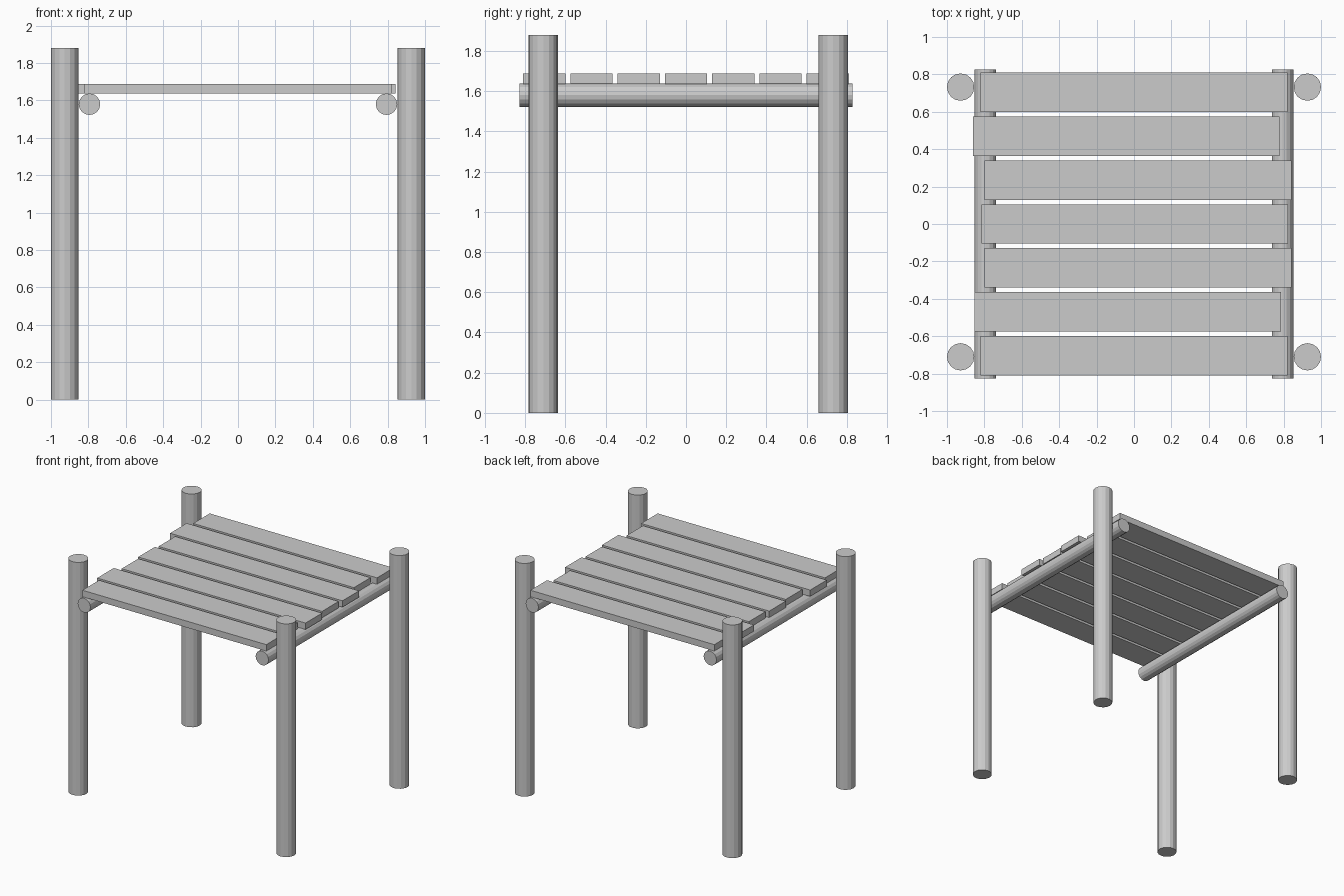
import bpy
from math import radians

if "Cube" in bpy.data.objects:
    bpy.data.objects.remove(bpy.data.objects["Cube"])


def pole(name, radius, length, loc, rot=(0, 0, 0)):
    bpy.ops.mesh.primitive_cylinder_add(vertices=16, radius=radius, depth=length,
                                        location=loc, rotation=rot)
    bpy.context.object.name = name


def plank(name, size, loc):
    bpy.ops.mesh.primitive_cube_add(size=1, location=loc)
    obj = bpy.context.object
    obj.name = name
    obj.scale = size


for side, s in (("left", -1), ("right", 1)):
    # Round corner posts, standing just outside the rails
    for end, y in (("front", -0.71), ("back", 0.732)):
        pole(f"{end}_{side}_post", 0.073, 1.88, (s * 0.927, y, 0.94))
    # Round rail running front to back under the planks
    pole(f"{side}_rail", 0.0575, 1.654, (s * 0.794, 0, 1.58), (radians(90), 0, 0))

# Deck planks from front to back, each shifted slightly sideways
shifts = (0, -0.033, 0.021, 0.004, 0.021, -0.041, 0)
for i, dx in enumerate(shifts):
    plank(f"deck_plank_{i + 1}", (1.64, 0.211, 0.052), (dx, (i - 3) * 0.235, 1.663))
